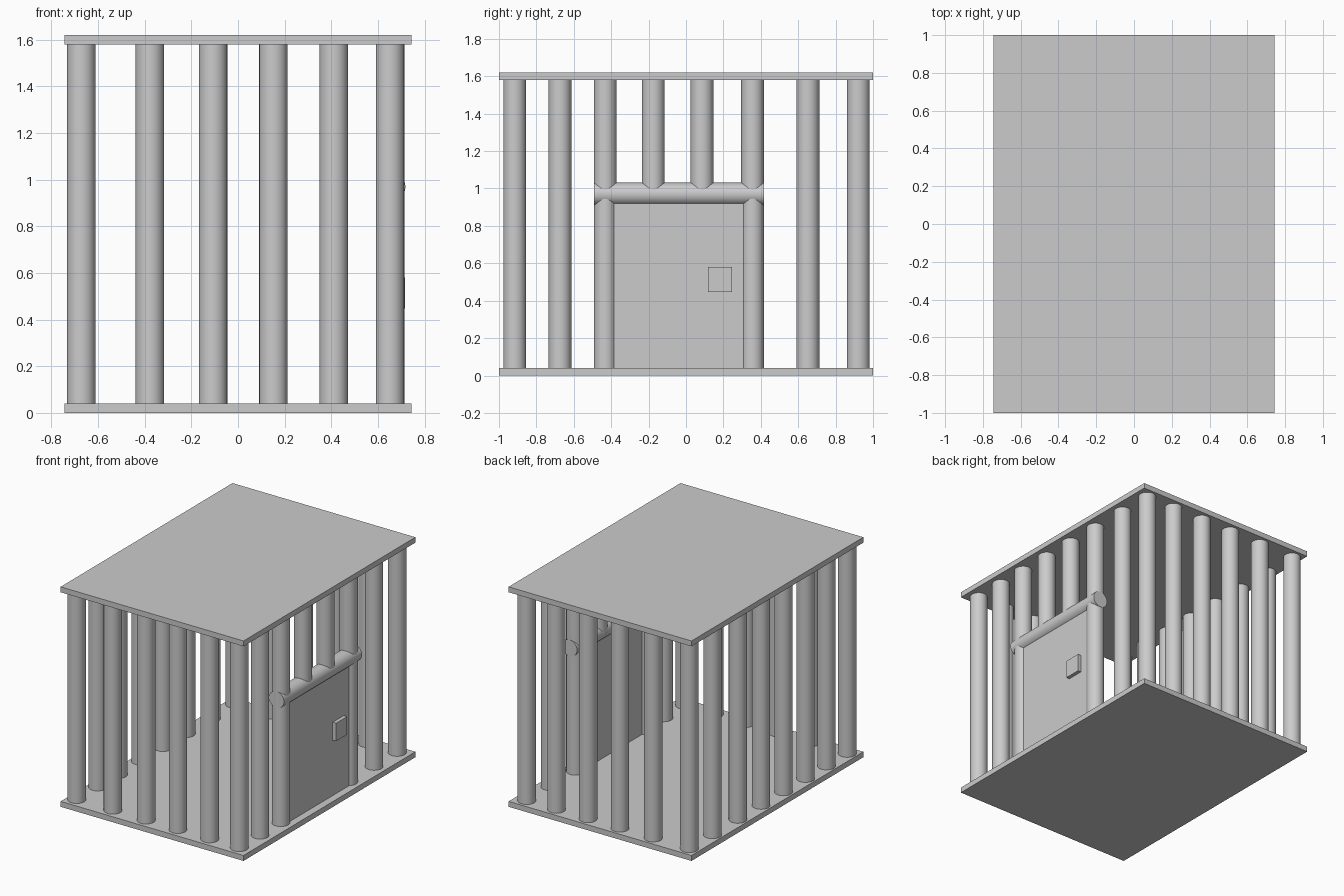
import bpy
import math

if "Cube" in bpy.data.objects:
    bpy.data.objects.remove(bpy.data.objects["Cube"])

R = 0.061
LOW, HIGH = 0.04, 1.58        # inner faces of the two plates
RAIL_Z = 0.97
XS = [-0.672, -0.378, -0.107, 0.152, 0.411, 0.652]
YS = [-0.916, -0.674, -0.432, -0.175, 0.086, 0.356, 0.652, 0.921]


def box(name, x0, x1, y0, y1, z0, z1):
    bpy.ops.mesh.primitive_cube_add(
        size=1, location=((x0 + x1) / 2, (y0 + y1) / 2, (z0 + z1) / 2))
    ob = bpy.context.object
    ob.name = name
    ob.scale = (x1 - x0, y1 - y0, z1 - z0)
    bpy.ops.object.transform_apply(location=False, rotation=False, scale=True)
    return ob


def rod(name, location, length, rotation=(0, 0, 0)):
    bpy.ops.mesh.primitive_cylinder_add(
        vertices=32, radius=R, depth=length, location=location, rotation=rotation)
    ob = bpy.context.object
    ob.name = name
    bpy.ops.object.shade_smooth_by_angle(angle=math.radians(35))
    return ob


def bar(name, x, y, z0=LOW, z1=HIGH):
    return rod(name, (x, y, (z0 + z1) / 2), z1 - z0)


# Floor and roof plates
box("floor_plate", -0.745, 0.745, -1, 1, 0, LOW)
box("roof_plate", -0.745, 0.745, -1, 1, HIGH, 1.62)

# Front and back rows, corners included
for x in XS:
    bar("front_bar", x, YS[0])
    bar("back_bar", x, YS[-1])

# Side rows; the two middle bars on the right stop at the door rail
for i, y in enumerate(YS[1:-1], start=1):
    bar("left_bar", XS[0], y)
    over_door = i in (3, 4)
    bar("over_door_bar" if over_door else "right_bar", XS[-1], y,
        RAIL_Z if over_door else LOW)

# Door rail, door panel and lock
rod("door_rail", (0.657, -0.037, RAIL_Z), 0.908, (math.pi / 2, 0, 0))
box("door_panel", 0.622, 0.69, YS[2], YS[5], LOW, RAIL_Z)
box("door_lock", 0.68, 0.717, 0.117, 0.245, 0.447, 0.58)
